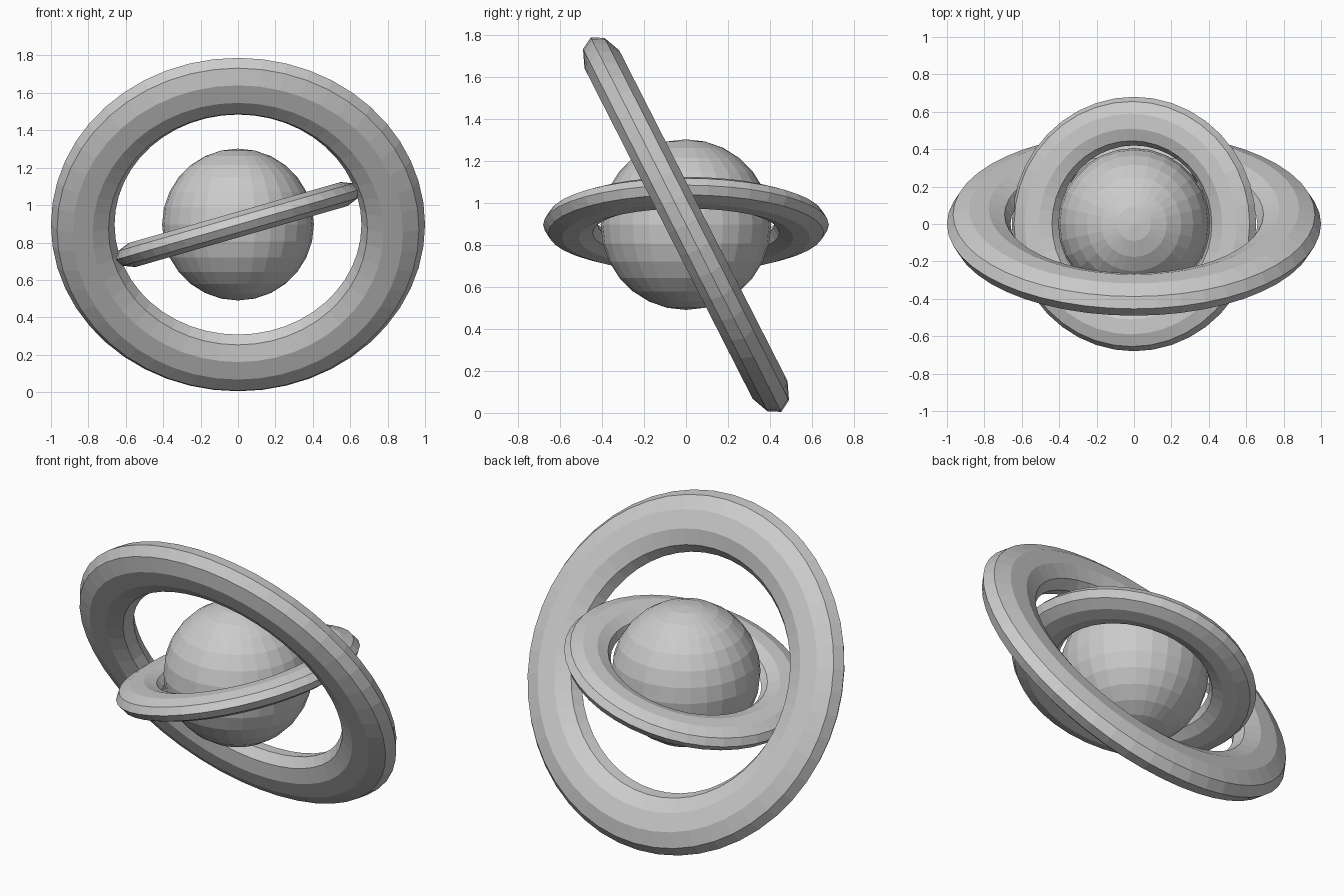
import bpy

if "Cube" in bpy.data.objects:
    bpy.data.objects.remove(bpy.data.objects["Cube"])

CENTRE = (0, 0, 0.896)


def ring(name, major, minor, half_height, rotation, segments):
    """Flattened ten-sided tube bent into a tilted ring."""
    bpy.ops.mesh.primitive_torus_add(
        major_radius=major, minor_radius=minor,
        major_segments=segments, minor_segments=10,
        location=CENTRE, rotation=rotation)
    obj = bpy.context.object
    obj.name = name
    obj.scale.z = half_height / minor
    bpy.ops.object.shade_flat()
    return obj


# Central globe
bpy.ops.mesh.primitive_uv_sphere_add(
    segments=28, ring_count=14, radius=0.406, location=CENTRE)
bpy.context.object.name = "globe"
bpy.ops.object.shade_flat()

# Inner ring, tipped sideways; outer ring, steeply tipped forwards
ring("inner_ring", 0.55, 0.13, 0.07, (0, -0.28, 0), 40)
ring("outer_ring", 0.83, 0.17, 0.098, (-1.1, 0, 0), 48)
